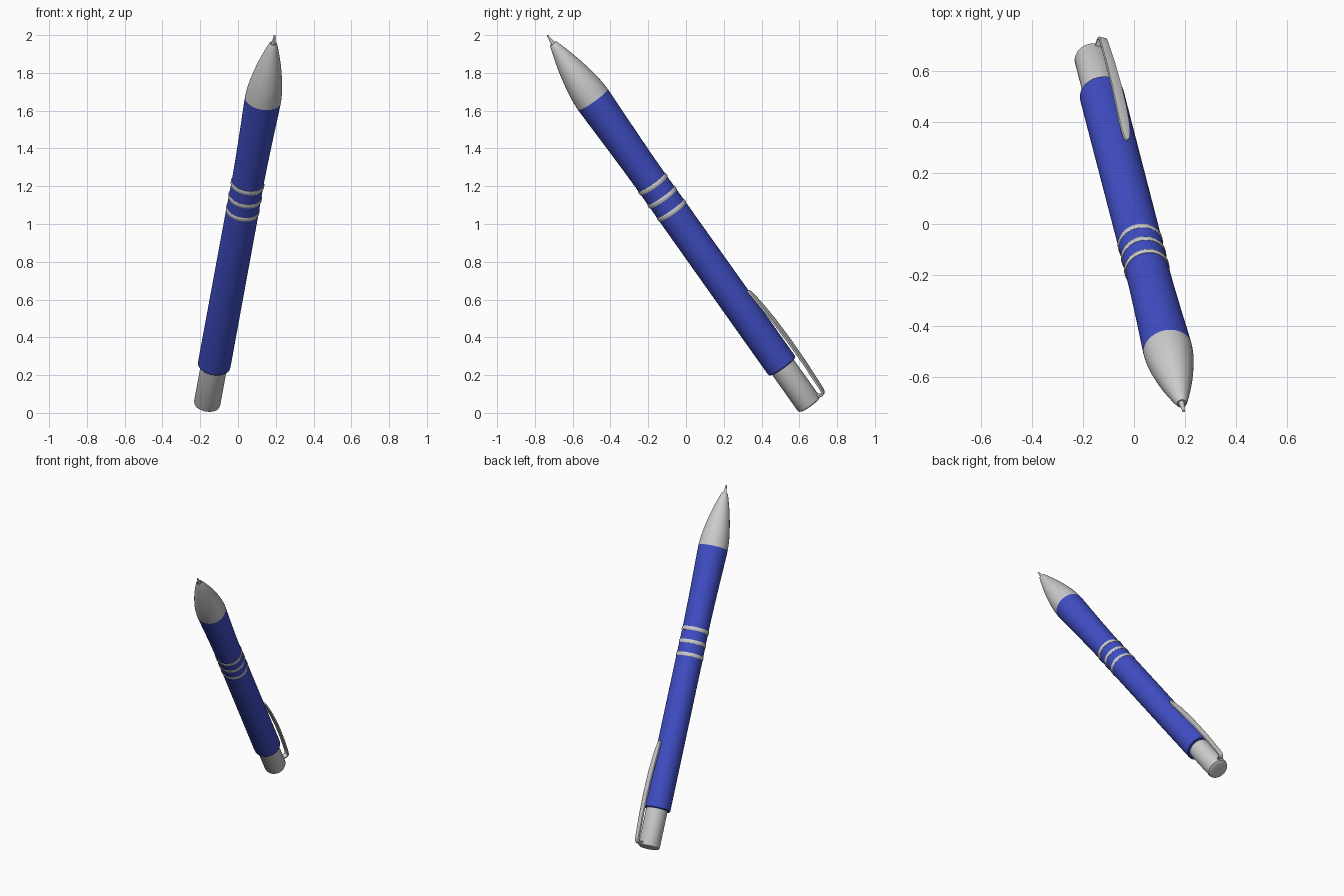
import bpy, bmesh, math
from mathutils import Vector, Matrix

if "Cube" in bpy.data.objects:
    bpy.data.objects.remove(bpy.data.objects["Cube"])

# Pen frame: local z runs from cap to tip, local x points at the clip
BASE = Vector((-0.165, 0.655, 0.042))
TIP = Vector((0.195, -0.735, 2.0))
LENGTH = (TIP - BASE).length
zdir = (TIP - BASE).normalized()
xdir = Vector((0.37, 0.785, 0.49))
xdir = (xdir - zdir * xdir.dot(zdir)).normalized()
ydir = zdir.cross(xdir)
FRAME = Matrix.Translation(BASE) @ Matrix((xdir, ydir, zdir)).transposed().to_4x4()

blue = bpy.data.materials.new("barrel_blue")
blue.diffuse_color = (0.05, 0.075, 0.55, 1)
blue.use_nodes = True
blue.node_tree.nodes["Principled BSDF"].inputs["Base Color"].default_value = blue.diffuse_color


def finish(name, bm, mat=None):
    bmesh.ops.remove_doubles(bm, verts=bm.verts, dist=1e-5)
    bmesh.ops.recalc_face_normals(bm, faces=bm.faces)
    me = bpy.data.meshes.new(name)
    bm.to_mesh(me)
    bm.free()
    me.transform(FRAME)
    ob = bpy.data.objects.new(name, me)
    bpy.context.collection.objects.link(ob)
    if mat:
        me.materials.append(mat)
    bpy.ops.object.select_all(action='DESELECT')
    ob.select_set(True)
    bpy.context.view_layer.objects.active = ob
    bpy.ops.object.shade_smooth_by_angle(angle=math.radians(35))
    return ob


def lathe(name, profile, mat=None, closed=False, steps=64):
    """Spin (radius, height) points around the pen axis."""
    bm = bmesh.new()
    pts = profile + profile[:1] if closed else profile
    vs = [bm.verts.new((r, 0, h)) for r, h in pts]
    es = [bm.edges.new(p) for p in zip(vs, vs[1:])]
    bmesh.ops.spin(bm, geom=vs + es, cent=(0, 0, 0), axis=(0, 0, 1),
                   angle=math.tau, steps=steps, use_duplicate=False)
    return finish(name, bm, mat)


# Push button cap with softly rounded end
lathe("end_cap", [(0, -0.004), (0.04, -0.003), (0.06, 0), (0.067, 0.004),
                  (0.07, 0.012), (0.07, 0.30), (0, 0.30)])

# Barrel, slim at the rings and flaring toward the nose
lathe("barrel", [(0, 0.254), (0.082, 0.254), (0.086, 0.258), (0.087, 0.27),
                 (0.0865, 1.25), (0.085, 1.46), (0.0865, 1.6), (0.0905, 1.78),
                 (0.0945, 1.92), (0.0965, 2.006), (0, 2.006)], blue)

# Three trim rings
for i, h in enumerate((1.279, 1.365, 1.451)):
    w = 0.012
    lathe(f"trim_ring_{i + 1}", [(0.08, h - w), (0.087, h - w), (0.0892, h - w * 0.6),
                                 (0.0892, h + w * 0.6), (0.087, h + w), (0.08, h + w)],
          closed=True)

# Nose cone with recessed hole
lathe("nose_cone", [(0, 2.006), (0.0965, 2.006), (0.0935, 2.06), (0.087, 2.11),
                    (0.077, 2.165), (0.064, 2.225), (0.048, 2.285), (0.033, 2.335),
                    (0.022, 2.368), (0.019, 2.373), (0.014, 2.373), (0.014, 2.34), (0, 2.34)])

# Writing point
lathe("writing_point", [(0, 2.33), (0.011, 2.33), (0.011, 2.375), (0.006, 2.405),
                        (0.005, LENGTH - 0.003), (0, LENGTH)], steps=24)

# Pocket clip: bent strip (height along pen, distance from axis, half width)
path = [(0.024, 0.06, 0.016), (0.014, 0.08, 0.016), (0.011, 0.092, 0.016),
        (0.014, 0.100, 0.016), (0.024, 0.106, 0.016), (0.06, 0.109, 0.017),
        (0.20, 0.115, 0.019), (0.35, 0.116, 0.021), (0.48, 0.112, 0.022),
        (0.58, 0.105, 0.021), (0.64, 0.099, 0.018), (0.675, 0.095, 0.013),
        (0.69, 0.093, 0.008), (0.696, 0.092, 0.003)]
bm = bmesh.new()
rows = [[bm.verts.new((r, s * w, h)) for s in (-1, 1)] for h, r, w in path]
for a, b in zip(rows, rows[1:]):
    bm.faces.new((a[0], a[1], b[1], b[0]))
clip = finish("pocket_clip", bm)
solid = clip.modifiers.new("thickness", 'SOLIDIFY')
solid.thickness = 0.012
solid.offset = 0
bevel = clip.modifiers.new("soft_edges", 'BEVEL')
bevel.width = 0.002
bevel.segments = 2
